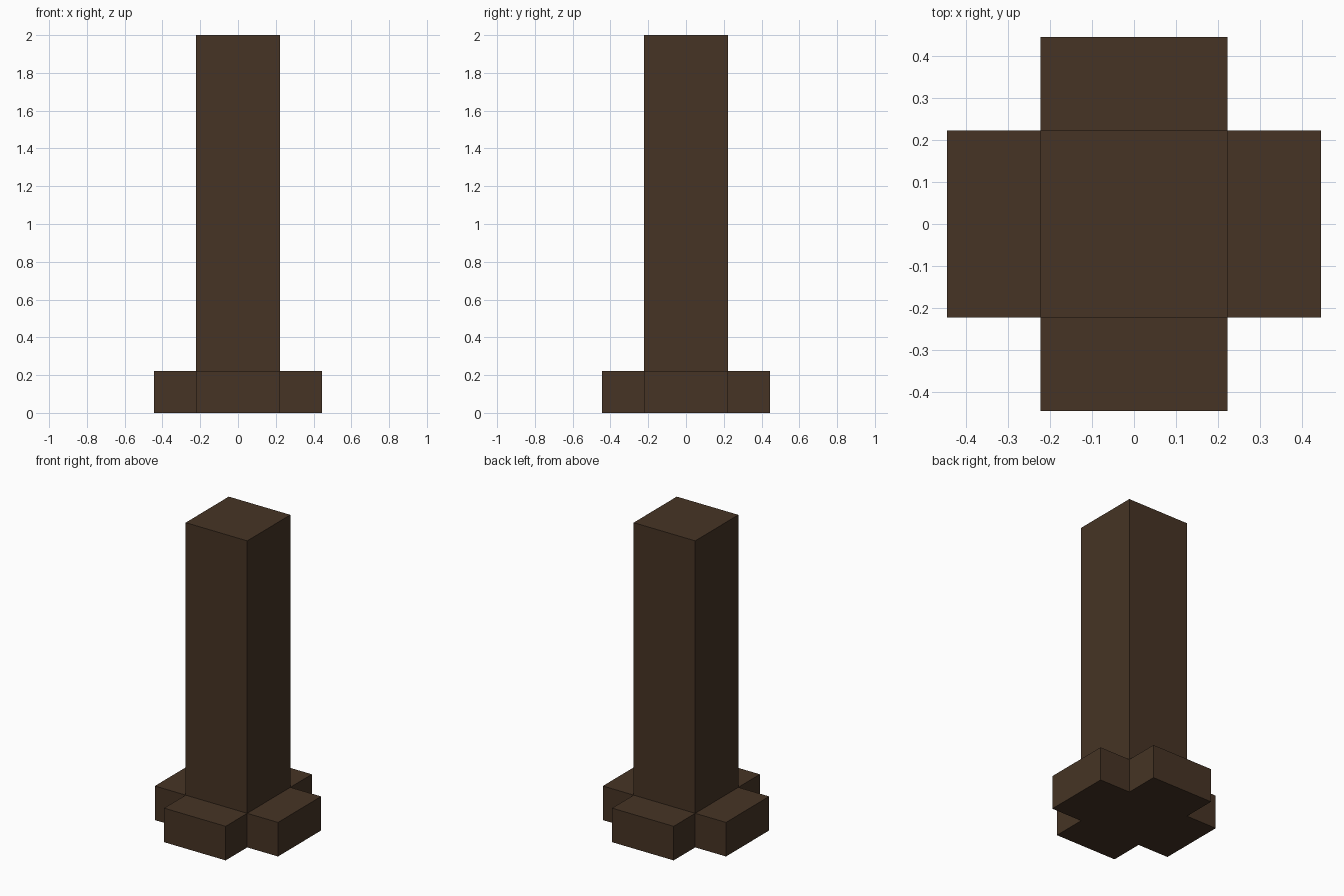
import bpy, bmesh
from mathutils import Matrix, Vector

if "Cube" in bpy.data.objects:
    bpy.data.objects.remove(bpy.data.objects["Cube"], do_unlink=True)

WIDTH = 4 / 9        # side of the square post
FOOT = 2 / 9         # foot height and how far each foot reaches out
HEIGHT = 2.0

# Single flat colour
brown = bpy.data.materials.new("dark_brown")
brown.use_nodes = True
colour = (0.061, 0.034, 0.018, 1.0)
brown.diffuse_color = colour
bsdf = next(n for n in brown.node_tree.nodes if n.type == 'BSDF_PRINCIPLED')
bsdf.inputs["Base Color"].default_value = colour
bsdf.inputs["Roughness"].default_value = 0.9

# Core block at the bottom of the post
bm = bmesh.new()
bmesh.ops.create_cube(bm, size=1.0, matrix=Matrix.Translation((0, 0, FOOT / 2))
                      @ Matrix.Diagonal((WIDTH, WIDTH, FOOT, 1)))

# Pull four feet out of the sides and the tall post out of the top
bm.normal_update()
pulled = [f for f in bm.faces if f.normal.z > -0.5]
moves = [Vector((0, 0, HEIGHT - FOOT)) if f.normal.z > 0.5 else f.normal * FOOT
         for f in pulled]
caps = bmesh.ops.extrude_discrete_faces(bm, faces=pulled)["faces"]
for cap, move in zip(caps, moves):
    bmesh.ops.translate(bm, verts=cap.verts, vec=move)
bmesh.ops.recalc_face_normals(bm, faces=bm.faces)

mesh = bpy.data.meshes.new("footed_post")
bm.to_mesh(mesh)
bm.free()
mesh.materials.append(brown)
post = bpy.data.objects.new("footed_post", mesh)
bpy.context.collection.objects.link(post)
